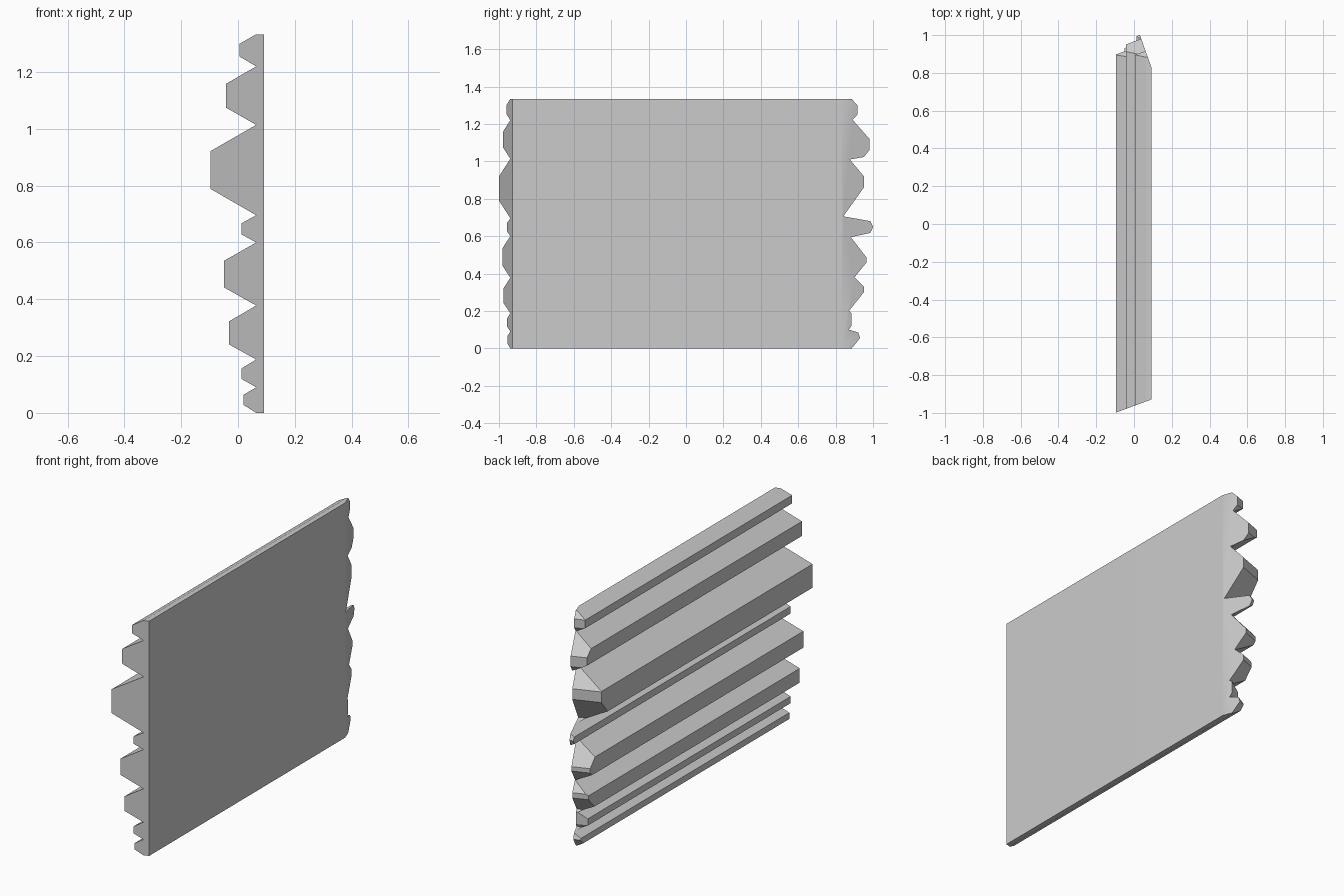
import bpy, bmesh, math

cube = bpy.data.objects.get("Cube")
if cube:
    bpy.data.objects.remove(cube)

grey = bpy.data.materials.new("plain grey")
grey.use_nodes = True
grey.diffuse_color = (0.6, 0.6, 0.6, 1)
grey.node_tree.nodes["Principled BSDF"].inputs["Base Color"].default_value = (0.6, 0.6, 0.6, 1)


def prism(name, start, end):
    """Closed solid between two matching outlines, with normals outward."""
    bm = bmesh.new()
    a = [bm.verts.new(p) for p in start]
    b = [bm.verts.new(p) for p in end]
    bm.faces.new(a[::-1])
    bm.faces.new(b)
    for i in range(len(a)):
        j = (i + 1) % len(a)
        bm.faces.new((a[i], a[j], b[j], b[i]))
    if bm.calc_volume(signed=True) < 0:
        bmesh.ops.reverse_faces(bm, faces=bm.faces[:])
    mesh = bpy.data.meshes.new(name)
    bm.to_mesh(mesh)
    bm.free()
    mesh.materials.append(grey)
    obj = bpy.data.objects.new(name, mesh)
    bpy.context.scene.collection.objects.link(obj)
    return obj


# Ridged cross-section: flat plate with trapezoid ridges
PLATE, VALLEY, SHEAR = 0.092, 0.064, 0.37
valleys = [0, 0.09, 0.188, 0.378, 0.6, 0.696, 1.014, 1.22]
ridges = [(0.02, 0.028, 0.064), (0.013, 0.119, 0.157), (-0.032, 0.241, 0.322),
          (-0.05, 0.442, 0.535), (0.013, 0.628, 0.668), (-0.096, 0.788, 0.922),
          (-0.043, 1.075, 1.158), (0.006, 1.254, 1.3)]
section = [(PLATE, 0)]
for v, (x, low, high) in zip(valleys, ridges):
    section += [(VALLEY, v), (x, low), (x, high)]
section += [(VALLEY, 1.333), (PLATE, 1.333)]

# Slanted front end, long bevel across the plate at the far end
panel = prism("ridged_panel",
              [(x, SHEAR * x - 0.963, z) for x, z in section],
              [(x, 0.83 + 2.8 * (PLATE - x), z) for x, z in section])

# Broken, toothed far end, sheared parallel to the front end
teeth = [(-0.1, 0.885), (0, 0.885), (0.055, 0.93), (0.085, 0.92), (0.1, 0.87),
         (0.12, 0.883), (0.19, 0.883), (0.2, 0.87), (0.3, 0.95), (0.33, 0.95),
         (0.38, 0.9), (0.46, 0.965), (0.485, 0.965), (0.595, 0.88),
         (0.617, 0.985), (0.65, 1.0), (0.68, 0.985), (0.706, 0.84),
         (0.86, 0.95), (0.92, 0.95), (1.01, 0.875), (1.023, 0.95),
         (1.06, 0.98), (1.12, 0.98), (1.222, 0.89), (1.25, 0.915),
         (1.3, 0.915), (1.333, 0.885), (1.43, 0.885)]
outline = [(1.127 * y - 0.138, z) for z, y in teeth] + [(-2, 1.43), (-2, -0.1)]
cutter = prism("end_cutter", *[[(x, y + SHEAR * x, z) for y, z in outline]
                               for x in (-0.3, 0.3)])
cutter.hide_render = True

mod = panel.modifiers.new("toothed_end", 'BOOLEAN')
mod.operation = 'INTERSECT'
mod.solver = 'EXACT'
mod.object = cutter
bpy.context.view_layer.update()
bpy.context.view_layer.objects.active = panel
panel.select_set(True)
bpy.ops.object.modifier_apply(modifier=mod.name)
bpy.data.objects.remove(cutter)

# Soft shading across the shallow plate bevel only
bpy.ops.object.shade_smooth_by_angle(angle=math.radians(21))
weighted = panel.modifiers.new("weighted_normals", 'WEIGHTED_NORMAL')
weighted.keep_sharp = True
